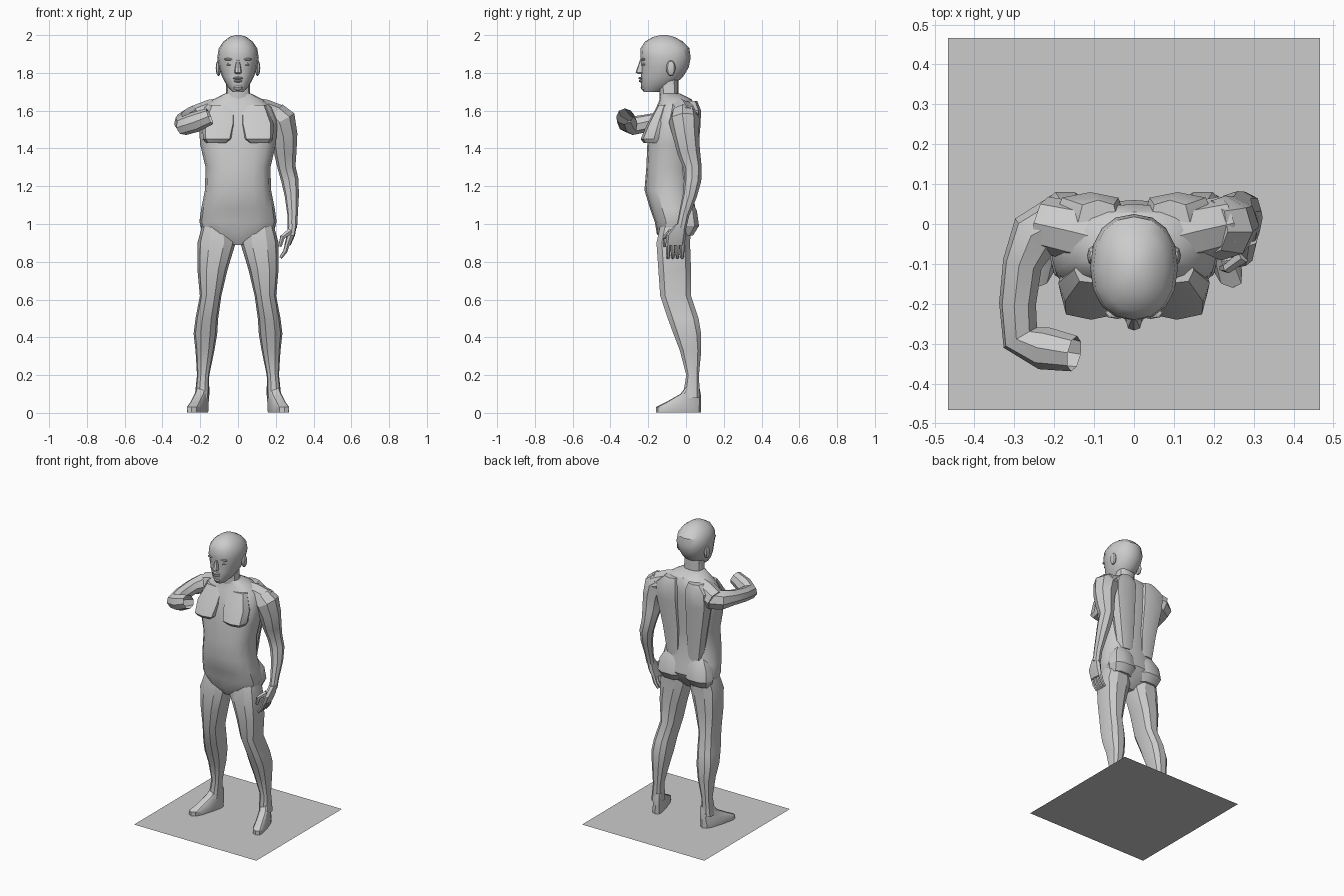
import bpy
import bmesh
import math
from mathutils import Vector

default_cube = bpy.data.objects.get("Cube")
if default_cube:
    bpy.data.objects.remove(default_cube, do_unlink=True)

material = bpy.data.materials.new("plain grey")
material.use_nodes = True
grey = (0.6, 0.6, 0.6, 1)
material.diffuse_color = grey
material.node_tree.nodes["Principled BSDF"].inputs["Base Color"].default_value = grey


def finish(name, bm, mirrored=False):
    """Turn a bmesh into a shaded object, optionally mirrored across x."""
    bmesh.ops.recalc_face_normals(bm, faces=bm.faces)
    mesh = bpy.data.meshes.new(name)
    bm.to_mesh(mesh)
    bm.free()
    mesh.materials.append(material)
    part = bpy.data.objects.new(name, mesh)
    bpy.context.collection.objects.link(part)
    bpy.ops.object.select_all(action="DESELECT")
    part.select_set(True)
    bpy.context.view_layer.objects.active = part
    bpy.ops.object.shade_smooth_by_angle(angle=math.radians(32))
    if mirrored:
        modifier = part.modifiers.new("mirror", "MIRROR")
        modifier.use_mirror_merge = False
    return part


def bridge(bm, rings, cap_end=True):
    """Join successive rings of points with quads."""
    loops = [[bm.verts.new(point) for point in ring] for ring in rings]
    count = len(loops[0])
    for lower, upper in zip(loops, loops[1:]):
        for i in range(count):
            j = (i + 1) % count
            bm.faces.new((lower[i], lower[j], upper[j], upper[i]))
    bm.faces.new(loops[0])
    if cap_end:
        bm.faces.new(loops[-1])


def rounded(angle, power):
    c, s = math.cos(angle), math.sin(angle)
    return (math.copysign(abs(c) ** power, c), math.copysign(abs(s) ** power, s))


def stack(name, rows, sides=12, power=0.8, mirrored=False, shear=0):
    """Loft horizontal rings; each row is height, left, right, front, back."""
    rings = []
    for z, x_min, x_max, y_min, y_max in rows:
        ring = []
        for i in range(sides):
            u, v = rounded(math.tau * i / sides, power)
            y = (y_min + y_max + v * (y_max - y_min)) / 2
            x = (x_min + x_max + u * (x_max - x_min)) / 2 - shear * y
            ring.append((x, y, z))
        rings.append(ring)
    bm = bmesh.new()
    bridge(bm, rings)
    return finish(name, bm, mirrored)


def centred(rows):
    return [(z, -half, half, front, back) for z, half, front, back in rows]


def limb(name, path, sides=8, mirrored=False, cap_end=True):
    """Loft rings along a path; each entry is x, y, z, radius."""
    points = [Vector(entry[:3]) for entry in path]
    last = len(points) - 1
    rings, side, previous = [], None, None
    for k, point in enumerate(points):
        tangent = (points[min(k + 1, last)] - points[max(k - 1, 0)]).normalized()
        if side is None:
            side = tangent.orthogonal().normalized()
        else:
            side = previous.rotation_difference(tangent) @ side
        other = tangent.cross(side)
        previous = tangent
        radius = path[k][3]
        angles = [math.tau * i / sides for i in range(sides)]
        rings.append([point + radius * (side * math.cos(a) + other * math.sin(a)) for a in angles])
    bm = bmesh.new()
    bridge(bm, rings, cap_end)
    return finish(name, bm, mirrored)


def blob(name, centre, size, mirrored=False):
    bm = bmesh.new()
    bmesh.ops.create_uvsphere(bm, u_segments=8, v_segments=6, radius=1)
    for vert in bm.verts:
        vert.co = Vector(centre) + vert.co * Vector(size)
    return finish(name, bm, mirrored)


# Ground sheet
sheet = bmesh.new()
bmesh.ops.create_grid(sheet, x_segments=1, y_segments=1, size=0.467)
finish("ground_sheet", sheet)

# Trunk
stack("torso", centred([
    (0.89, 0.05, -0.12, -0.03), (0.95, 0.18, -0.155, 0.03),
    (1.01, 0.205, -0.165, 0.06), (1.08, 0.195, -0.19, 0.05),
    (1.18, 0.175, -0.22, 0.035), (1.3, 0.172, -0.21, 0.035),
    (1.42, 0.2, -0.205, 0.045), (1.55, 0.21, -0.18, 0.05),
    (1.62, 0.18, -0.155, 0.05), (1.66, 0.13, -0.14, 0.03),
    (1.69, 0.07, -0.135, -0.03)]), sides=16)
stack("chest_muscle", [
    (1.43, 0.055, 0.17, -0.225, -0.1), (1.45, 0.03, 0.185, -0.24, -0.1),
    (1.53, 0.01, 0.19, -0.205, -0.09), (1.63, 0.01, 0.15, -0.15, -0.08)],
    sides=8, power=0.6, mirrored=True)
stack("shoulder_blade", [
    (1.12, 0.03, 0.13, -0.05, 0.045), (1.3, 0.02, 0.16, -0.05, 0.055),
    (1.5, 0.02, 0.2, -0.05, 0.075), (1.6, 0.02, 0.2, -0.05, 0.08),
    (1.65, 0.04, 0.14, -0.05, 0.06)], sides=8, power=0.7, mirrored=True)
stack("buttock", [
    (0.94, 0.03, 0.18, -0.08, 0.04), (0.99, 0.005, 0.2, -0.08, 0.072),
    (1.07, 0.01, 0.19, -0.08, 0.06), (1.13, 0.03, 0.15, -0.08, 0.03)],
    sides=10, mirrored=True)
limb("collar", [(0.02, -0.05, 1.62, 0.06), (0.14, -0.02, 1.585, 0.075),
                (0.23, 0, 1.555, 0.07)], mirrored=True)

# Head
stack("neck", centred([(1.64, 0.08, -0.14, 0), (1.69, 0.064, -0.14, -0.04),
                       (1.8, 0.062, -0.15, -0.04)]))
stack("head", centred([
    (1.7, 0.03, -0.225, -0.14), (1.73, 0.058, -0.237, -0.07),
    (1.78, 0.085, -0.238, -0.015), (1.83, 0.1, -0.236, 0.015),
    (1.88, 0.11, -0.242, 0.025), (1.93, 0.102, -0.24, 0.018),
    (1.965, 0.078, -0.218, -0.015), (1.99, 0.045, -0.175, -0.06),
    (2.0, 0.015, -0.135, -0.1)]), sides=16, power=0.9)
stack("nose", centred([(1.793, 0.012, -0.25, -0.22), (1.802, 0.02, -0.267, -0.22),
                       (1.87, 0.008, -0.243, -0.22)]), sides=8)
blob("upper_lip", (0, -0.235, 1.772), (0.026, 0.018, 0.008))
blob("lower_lip", (0, -0.233, 1.757), (0.022, 0.017, 0.008))
blob("chin", (0, -0.222, 1.722), (0.028, 0.018, 0.016))
blob("eye", (0.042, -0.222, 1.845), (0.02, 0.01, 0.008), mirrored=True)
blob("brow", (0.042, -0.224, 1.872), (0.032, 0.014, 0.008), mirrored=True)
blob("ear", (0.104, -0.08, 1.825), (0.014, 0.025, 0.042), mirrored=True)

# Legs and feet
stack("leg", [
    (0.99, 0.03, 0.19, -0.14, 0.03), (0.9, 0.012, 0.215, -0.16, 0.025),
    (0.76, 0.055, 0.215, -0.15, 0.03), (0.62, 0.088, 0.202, -0.14, 0.03),
    (0.5, 0.105, 0.225, -0.1, 0.07), (0.42, 0.11, 0.235, -0.07, 0.083),
    (0.33, 0.125, 0.225, -0.035, 0.083), (0.2, 0.152, 0.217, 0, 0.07),
    (0.08, 0.155, 0.23, -0.02, 0.075)], sides=10, mirrored=True)
stack("foot", [
    (0.002, 0.165, 0.24, -0.16, 0.08), (0.03, 0.162, 0.242, -0.16, 0.08),
    (0.055, 0.165, 0.235, -0.11, 0.08), (0.1, 0.165, 0.23, -0.03, 0.078),
    (0.14, 0.165, 0.222, 0, 0.07)], power=0.65, mirrored=True, shear=0.28)

# Lowered left arm and hand
limb("left_arm", [
    (0.19, -0.01, 1.58, 0.07), (0.225, -0.01, 1.55, 0.082),
    (0.245, 0, 1.47, 0.07), (0.25, 0.015, 1.38, 0.06),
    (0.257, 0.035, 1.3, 0.048), (0.275, 0.035, 1.23, 0.046),
    (0.285, 0.02, 1.15, 0.038), (0.289, -0.01, 1.05, 0.028),
    (0.287, -0.025, 0.98, 0.026)])
stack("left_palm", [
    (0.885, 0.245, 0.278, -0.108, -0.008), (0.94, 0.258, 0.302, -0.105, 0),
    (1, 0.265, 0.312, -0.055, 0)], sides=8)
for i in range(4):
    y = -0.095 + i * 0.025
    limb("left_finger", [(0.263, y, 0.9, 0.013), (0.25, y, 0.855, 0.012),
                         (0.225, y, 0.82, 0.008)], sides=6)
limb("left_thumb", [(0.275, -0.08, 0.96, 0.018), (0.235, -0.11, 0.93, 0.014),
                    (0.222, -0.11, 0.88, 0.009)], sides=6)

# Raised right arm with an open end
limb("right_arm", [
    (-0.19, 0, 1.56, 0.07), (-0.25, -0.03, 1.555, 0.065),
    (-0.28, -0.1, 1.55, 0.05), (-0.292, -0.2, 1.535, 0.047),
    (-0.285, -0.285, 1.52, 0.05), (-0.225, -0.312, 1.54, 0.054),
    (-0.15, -0.325, 1.57, 0.045)], cap_end=False)
